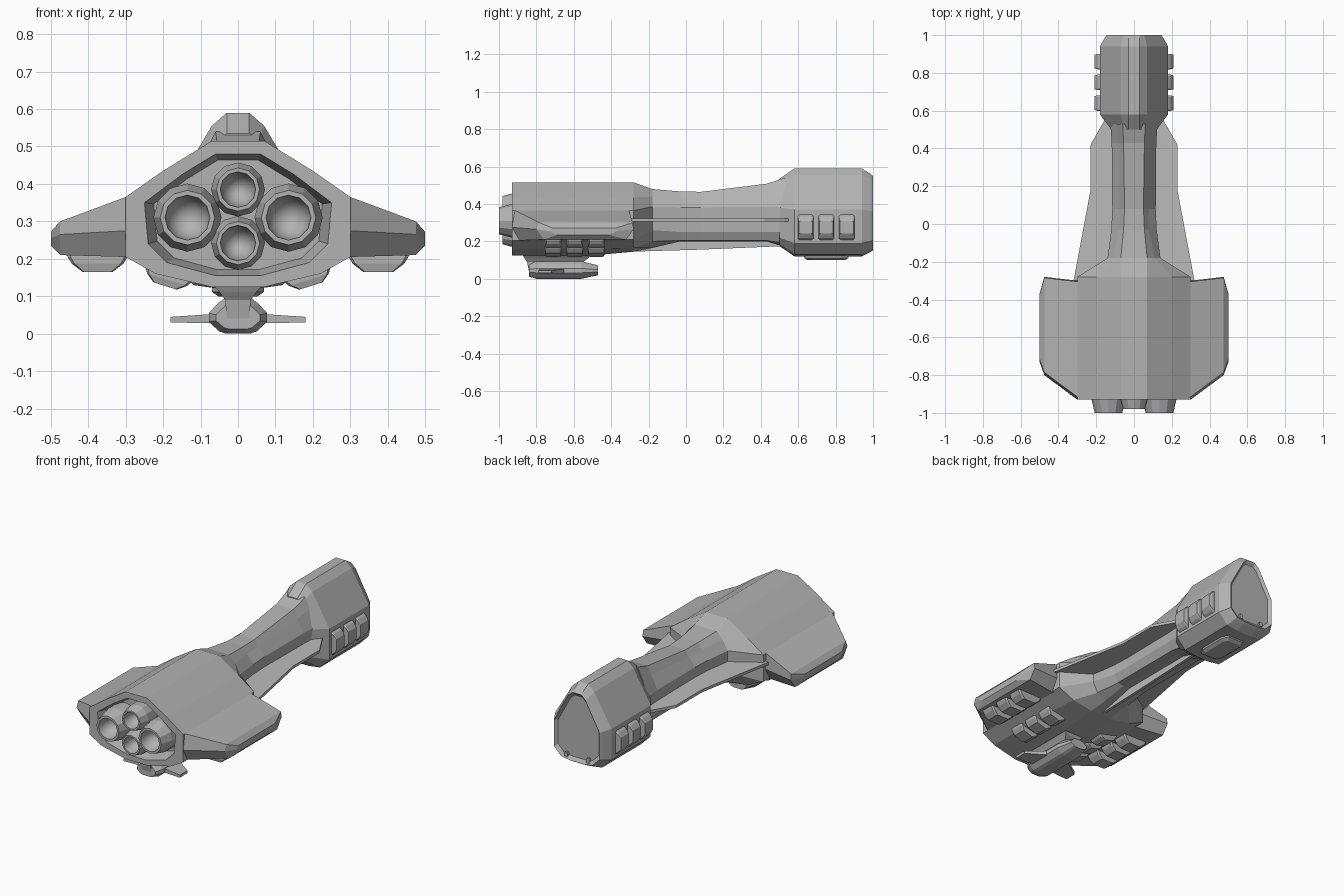
import bpy, bmesh, math
from mathutils import Matrix

if "Cube" in bpy.data.objects:
    bpy.data.objects.remove(bpy.data.objects["Cube"])


def material(name, v):
    m = bpy.data.materials.new(name)
    m.diffuse_color = (v, v, v, 1)
    m.use_nodes = True
    m.node_tree.nodes["Principled BSDF"].inputs["Base Color"].default_value = m.diffuse_color
    return m


HULL = material("hull_grey", 0.45)
LIGHT = material("light_grey", 0.5)


def finish(name, bm, mat):
    bmesh.ops.remove_doubles(bm, verts=bm.verts, dist=1e-5)
    bmesh.ops.recalc_face_normals(bm, faces=bm.faces)
    me = bpy.data.meshes.new(name)
    bm.to_mesh(me)
    bm.free()
    me.materials.append(mat)
    ob = bpy.data.objects.new(name, me)
    bpy.context.collection.objects.link(ob)
    return ob


def loft(name, rings, mat=HULL):
    """Skin closed rings of equal length, capping both ends."""
    bm = bmesh.new()
    rows = [[bm.verts.new(p) for p in r] for r in rings]
    n = len(rows[0])
    for a, b in zip(rows, rows[1:]):
        for i in range(n):
            j = (i + 1) % n
            bm.faces.new((a[i], a[j], b[j], b[i]))
    bm.faces.new(rows[0])
    bm.faces.new(rows[-1])
    return finish(name, bm, mat)


def ring(y, half):
    """Full cross-section at y from the right-hand half profile (x, z)."""
    return [(x, y, z) for x, z in half] + [(-x, y, z) for x, z in reversed(half)]


def prism(name, outline, z0, z1, mat=HULL):
    return loft(name, [[(x, y, z) for x, y in outline] for z in (z0, z1)], mat)


def pod(name, loc, size, angle):
    """Chamfered hatch pod, outward direction is local z turned about y."""
    w, l, h = size
    rings = []
    for sx, sy, z in ((1, .9, -h), (1, 1, 0), (.86, 1, h * .45), (.5, .88, h)):
        a, b = w / 2 * sx, l / 2 * sy
        c = b * .8
        rings.append([(-a, -c, z), (-a * .9, -b, z), (a * .9, -b, z), (a, -c, z),
                      (a, c, z), (a * .9, b, z), (-a * .9, b, z), (-a, c, z)])
    ob = loft(name, rings)
    ob.data.transform(Matrix.Translation(loc) @ Matrix.Rotation(angle, 4, 'Y'))


# Main hull with recessed engine bay, tapering into the neck
inner = [(.06, .48), (.15, .425), (.25, .35), (.24, .24), (.19, .19), (.06, .155)]
outer = [(.07, .515), (.2, .435), (.3, .365), (.3, .205), (.22, .16), (.07, .125)]
loft("main_hull_and_neck", [
    ring(-.84, [(x * .9, .315 + (z - .315) * .9) for x, z in inner]),
    ring(-.93, inner),
    ring(-.93, outer),
    ring(-.5, outer),
    ring(-.28, [(.07, .515), (.2, .435), (.3, .365), (.3, .21), (.2, .165), (.07, .145)]),
    ring(-.18, [(.07, .48), (.11, .44), (.14, .385), (.14, .26), (.11, .2), (.06, .165)]),
    ring(-.03, [(.055, .467), (.08, .43), (.12, .382), (.115, .25), (.09, .205), (.05, .2)]),
    ring(.08, [(.05, .465), (.075, .43), (.115, .382), (.11, .25), (.09, .205), (.05, .2)]),
    ring(.43, [(.055, .508), (.08, .46), (.118, .385), (.115, .25), (.09, .205), (.05, .2)]),
    ring(.53, [(.06, .54), (.09, .48), (.125, .385), (.12, .25), (.09, .19), (.05, .17)]),
])

# Stub wings on both sides of the hull
for s, side in ((1, "right"), (-1, "left")):
    secs = []
    for x, y0, y1, lo, mid, hi in ((.28, -.93, -.29, .205, .275, .372),
                                   (.3, -.93, -.3, .205, .275, .365),
                                   (.475, -.8, -.28, .21, .265, .3),
                                   (.5, -.73, -.37, .235, .255, .272)):
        secs.append([(s * x, y0 + .015, hi), (s * x, y0, mid), (s * x, y0 + .04, lo),
                     (s * x, y1 - .04, lo), (s * x, y1, mid), (s * x, y1 - .005, hi)])
    loft(side + "_stub_wing", secs)

    # Thin side plates along the neck
    prism(side + "_neck_plate", [(s * x, y) for x, y in (
        (.08, -.3), (.32, -.3), (.23, .18), (.23, .42), (.15, .56), (.08, .56))],
        .306, .322, LIGHT)

    # Three hatch pods on the head, two rows of three under the hull
    for i in range(3):
        pod(f"{side}_head_pod_{i}", (s * .18, .64 + .11 * i, .275),
            (.135, .082, .03), s * math.pi / 2)
        y = -.71 + .115 * i
        pod(f"{side}_outer_belly_pod_{i}", (s * .375, y, .205),
            (.16, .09, .04), math.pi)
        pod(f"{side}_inner_belly_pod_{i}", (s * .185, y, .158),
            (.13, .09, .032), math.pi - s * .3)

# Keel fin under the neck
loft("keel_fin", [[(x, -.3, .145), (x, .05, .155), (x, .53, .175),
                   (x, .53, .23), (x, -.3, .23)] for x in (-.008, .008)], LIGHT)

# Head block
head = [(.03, .59), (.07, .555), (.18, .37), (.18, .19), (.12, .13), (.05, .12)]
tip = [(.028, .55), (.055, .525), (.145, .36), (.145, .205), (.1, .16), (.045, .152)]
loft("head_block", [
    ring(.5, [(.03, .535), (.055, .515), (.12, .38), (.12, .22), (.09, .185), (.04, .175)]),
    ring(.58, head),
    ring(.94, head),
    ring(.985, [(x * .3 + a * .7, z * .3 + b * .7) for (x, z), (a, b) in zip(head, tip)]),
    ring(1, tip),
    ring(.985, [(x * .9, .35 + (z - .35) * .9) for x, z in tip]),
])

# Chin plate and two small guns at the nose
loft("chin_plate", [[(x * k, y, z) for x, y in (
    (.05, .63 + d), (.07, .67), (.07, .83), (.05, .87 - d),
    (-.05, .87 - d), (-.07, .83), (-.07, .67), (-.05, .63 + d))]
    for k, d, z in ((1, 0, .13), (1, 0, .112), (.75, .02, .1))])
for s, side in ((1, "right"), (-1, "left")):
    loft(side + "_nose_gun", [[(s * .07 + .012 * math.cos(a * math.pi / 3), y,
                                .178 + .016 * math.sin(a * math.pi / 3))
                               for a in range(6)] for y in (.93, 1)])


# Engine nozzles, hollow bells
def engine(name, x, z, r, y_end):
    prof = [(r, -.82), (r, -.925), (r * .8, y_end), (r * .66, y_end),
            (r * .62, y_end + .03), (r * .45, y_end + .07), (r * .15, y_end + .085)]
    n = 12
    ob = loft(name, [[(x + q * math.cos(2 * math.pi * i / n), y,
                       z + q * math.sin(2 * math.pi * i / n)) for i in range(n)]
                     for q, y in prof])
    for p in ob.data.polygons:
        c = p.center
        p.use_smooth = math.hypot(c.x - x, c.z - z) < r * .62


engine("right_engine", .135, .31, .091, -1)
engine("left_engine", -.135, .31, .091, -1)
engine("upper_engine", 0, .385, .072, -.98)
engine("lower_engine", 0, .242, .072, -.98)

# Docked shuttle: pylon, body and wings
loft("shuttle_pylon", [
    [(w, y0, z), (w, y1, z), (-w, y1, z), (-w, y0, z)]
    for w, y0, y1, z in ((.075, -.88, -.5, .14), (.05, -.865, -.52, .112),
                         (.034, -.85, -.55, .09), (.03, -.84, -.56, .04))])
body = [(.035, .095), (.055, .08), (.078, .055), (.078, .032), (.05, .006), (.03, 0)]
loft("shuttle_body", [
    ring(-.84, [(x * .75, .04 + (z - .04) * .7) for x, z in body]),
    ring(-.8, body),
    ring(-.56, body),
    ring(-.47, [(x * .7, .042 + (z - .042) * .55) for x, z in body]),
])
for s, side in ((1, "right"), (-1, "left")):
    loft(side + "_shuttle_wing", [
        [(s * x, y0, zl), (s * x, y1, zl), (s * x, y1, zh), (s * x, y0, zh)]
        for x, y0, y1, zl, zh in ((.06, -.78, -.64, .028, .053),
                                  (.18, -.79, -.72, .03, .045))])
